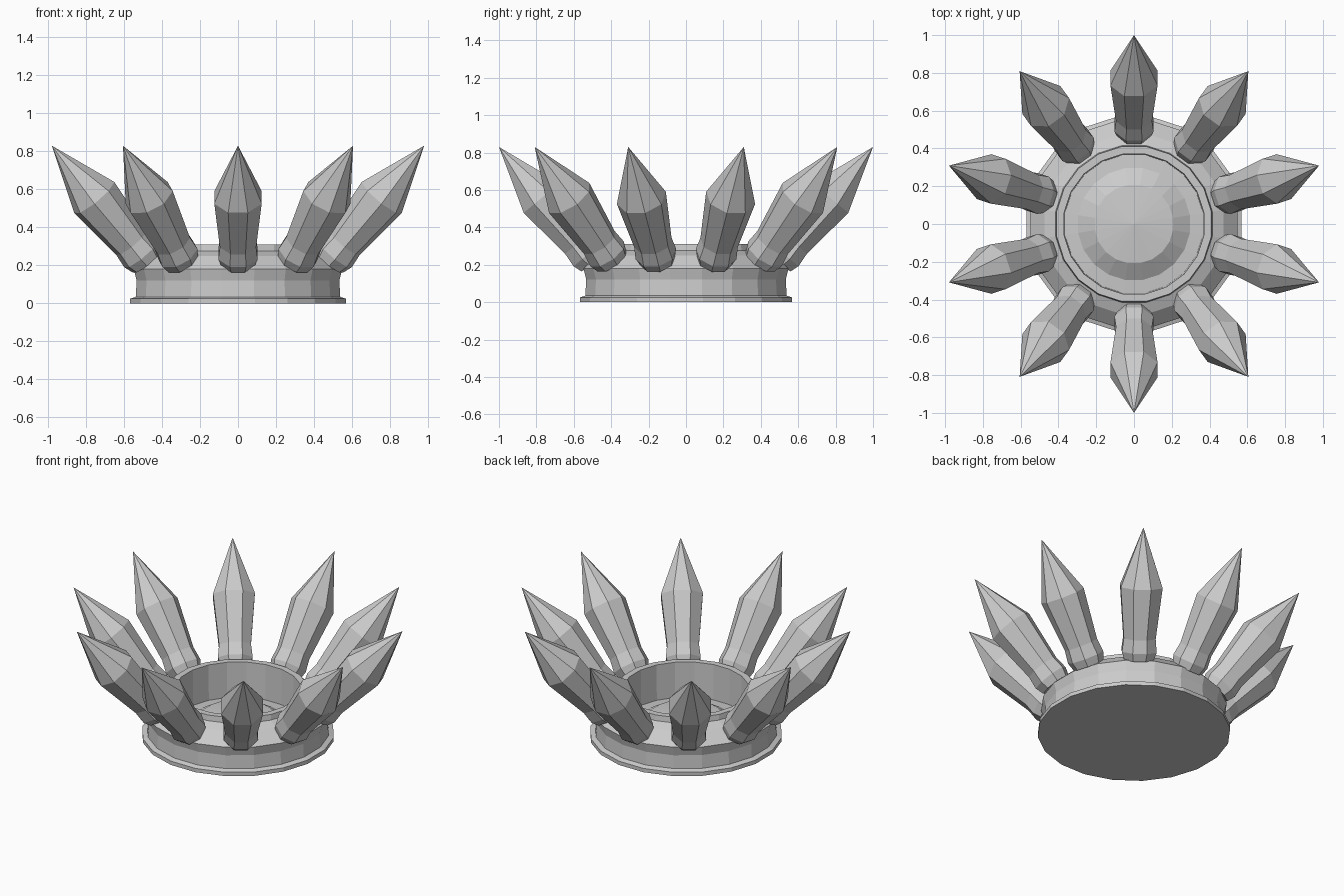
import bpy, bmesh, math
from mathutils import Vector

if "Cube" in bpy.data.objects:
    bpy.data.objects.remove(bpy.data.objects["Cube"])


def lathe(name, profile, sides, start=0.0):
    """Revolve (radius, height) points about z; radius 0 makes a pole."""
    bm = bmesh.new()
    rings = []
    for r, z in profile:
        if r == 0:
            rings.append([bm.verts.new((0, 0, z))] * sides)
        else:
            rings.append([bm.verts.new((r * math.cos(start + math.tau * i / sides),
                                        r * math.sin(start + math.tau * i / sides), z))
                          for i in range(sides)])
    for a, b in zip(rings, rings[1:]):
        for i in range(sides):
            j = (i + 1) % sides
            quad = list(dict.fromkeys((a[i], a[j], b[j], b[i])))
            bm.faces.new(quad)
    bmesh.ops.recalc_face_normals(bm, faces=bm.faces)
    me = bpy.data.meshes.new(name)
    bm.to_mesh(me)
    bm.free()
    ob = bpy.data.objects.new(name, me)
    bpy.context.collection.objects.link(ob)
    return ob


# Ring-shaped base: flange, band, sloped shoulder, rim, recessed bowl with raised centre
lathe("crown_base", [
    (0, 0), (0.575, 0), (0.575, 0.025), (0.545, 0.035), (0.54, 0.12),
    (0.555, 0.18), (0.48, 0.25), (0.42, 0.275), (0.415, 0.31), (0.375, 0.31),
    (0.37, 0.08), (0.30, 0.085), (0.21, 0.14), (0, 0.16)], 20, math.pi / 20)

# Ten faceted crystal spikes leaning outward
axis = Vector((0.51, 0, 0.61))
length = axis.length
spike_profile = [(0, 0), (0.095, 0), (0.112, 0.05), (0.103, 0.13),
                 (0.135, 0.44), (0, length)]
foot_radius, foot_height, widen_x = 0.49, 0.22, 1.03
for k in range(10):
    a = math.radians(18 + 36 * k)
    spike = lathe(f"spike_{k + 1}", spike_profile, 8, math.pi / 8)
    out = Vector((math.cos(a) * widen_x, math.sin(a), 0))
    lean = out * axis.x + Vector((0, 0, axis.z))
    side = Vector((-math.sin(a), math.cos(a), 0))
    side = (side - lean.normalized() * side.dot(lean.normalized())).normalized()
    up = lean.normalized()
    front = side.cross(up)
    foot = out * foot_radius + Vector((0, 0, foot_height))
    stretch = lean.length / length
    for v in spike.data.vertices:
        v.co = foot + front * v.co.x + side * v.co.y + up * (v.co.z * stretch)
